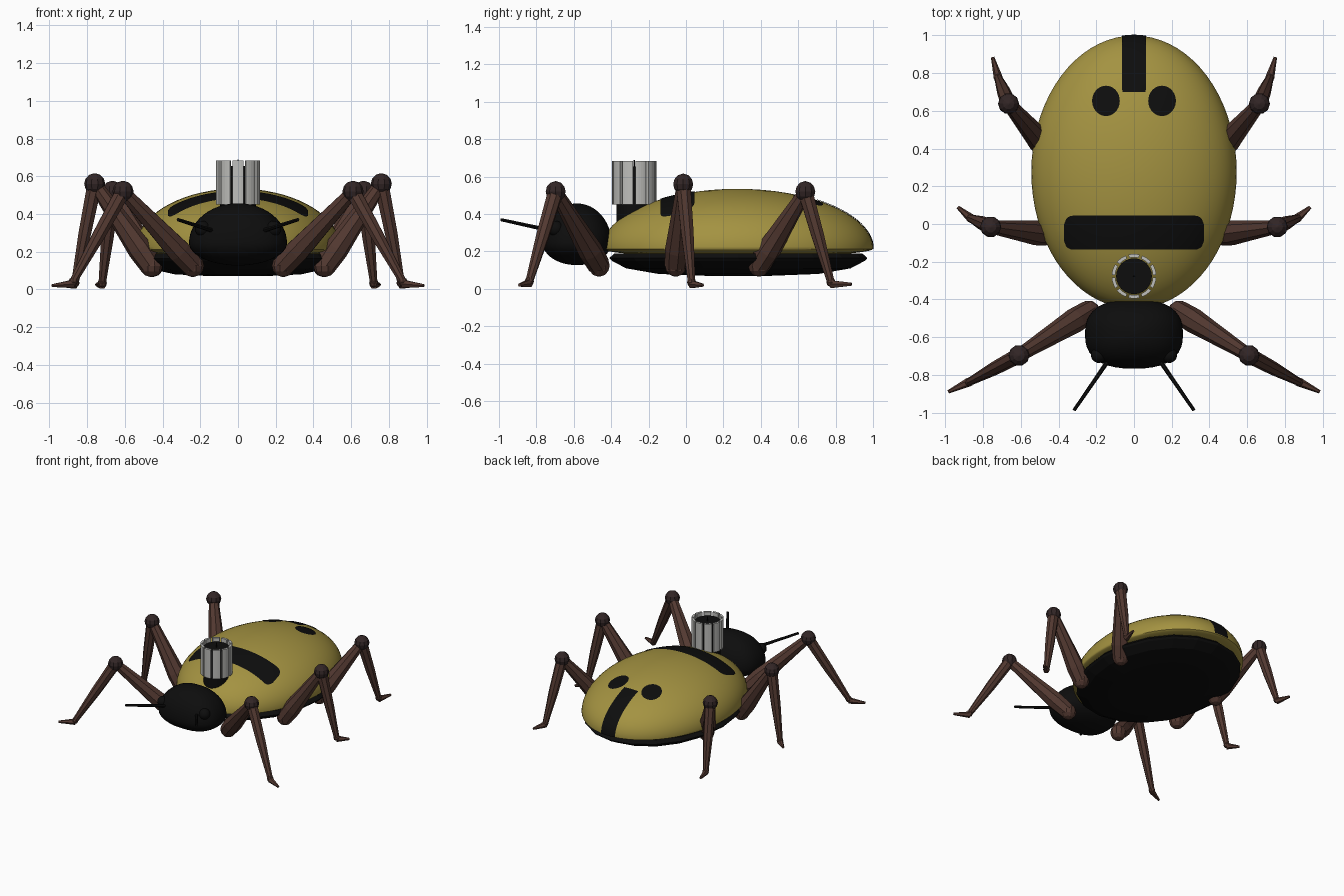
import bpy, math
from mathutils import Vector

if "Cube" in bpy.data.objects:
    bpy.data.objects.remove(bpy.data.objects["Cube"])

def material(name, rgb):
    m = bpy.data.materials.new(name)
    m.diffuse_color = (*rgb, 1)
    m.use_nodes = True
    m.node_tree.nodes["Principled BSDF"].inputs["Base Color"].default_value = m.diffuse_color
    return m

YELLOW = material("olive_yellow", (0.37, 0.29, 0.053))
BLACK = material("black", (0.004, 0.004, 0.004))
BROWN = material("leg_brown", (0.085, 0.04, 0.03))
DARK = material("joint_brown", (0.032, 0.019, 0.019))
METAL = material("light_metal", (0.52, 0.52, 0.5))

def make(name, verts, faces, mat, angle=None):
    me = bpy.data.meshes.new(name)
    me.from_pydata([tuple(v) for v in verts], [], faces)
    me.materials.append(mat)
    ob = bpy.data.objects.new(name, me)
    bpy.context.collection.objects.link(ob)
    if angle:
        bpy.ops.object.select_all(action='DESELECT')
        ob.select_set(True)
        bpy.context.view_layer.objects.active = ob
        bpy.ops.object.shade_smooth_by_angle(angle=math.radians(angle))
    return ob

def loft(name, rings, mat, angle=None):
    """Skin closed rings (ordered bottom to top) and cap both ends."""
    n = len(rings[0])
    verts = [v for r in rings for v in r]
    faces = [(k*n + i, k*n + (i+1) % n, (k+1)*n + (i+1) % n, (k+1)*n + i)
             for k in range(len(rings)-1) for i in range(n)]
    faces += [tuple(range(n))[::-1], tuple(range((len(rings)-1)*n, len(rings)*n))]
    return make(name, verts, faces, mat, angle)

def oval(cx, cy, z, rx, ry, n, power=2):
    ring = []
    for i in range(n):
        a = 2 * math.pi * i / n
        c, s = math.cos(a), math.sin(a)
        ring.append((cx + rx * math.copysign(abs(c) ** (2/power), c),
                     cy + ry * math.copysign(abs(s) ** (2/power), s), z))
    return ring

def rod(name, path, mat, n=8, angle=None):
    """Round bar through (point, radius) stations."""
    rings = []
    for k, (p, r) in enumerate(path):
        a, b = Vector(path[max(k-1, 0)][0]), Vector(path[min(k+1, len(path)-1)][0])
        d = (b - a).normalized()
        u = d.cross(Vector((0, 0, 1))).normalized()
        w = d.cross(u)
        rings.append([Vector(p) + r * (u * math.cos(t) + w * math.sin(t))
                      for t in (2 * math.pi * i / n for i in range(n))])
    return loft(name, rings, mat, angle)

def ball(name, p, r, mat, seg=10, rows=7, angle=None):
    rings = []
    for k in range(rows):
        t = -1.5 + 3.0 * k / (rows - 1)
        rings.append(oval(p[0], p[1], p[2] + r * math.sin(t), r * math.cos(t), r * math.cos(t), seg))
    return loft(name, rings, mat, angle)

# Domed back shell with a rolled-under rim
YC, ZC, RX, RY, RZ = 0.275, 0.215, 0.545, 0.725, 0.32
rings = []
for k in range(31):
    t = math.radians(-65 + 154.5 * k / 30)
    rz = RZ if t > 0 else 0.045
    rings.append(oval(0, YC, ZC + rz * math.sin(t), RX * math.cos(t), RY * math.cos(t), 72))
loft("back_shell", rings, YELLOW, 50)

# Painted markings: thin plates that follow the shell
def marking(name, xs, low, high, rows=14):
    verts = []
    for x in xs:
        s = math.sqrt(1 - (x / RX) ** 2)
        p0, p1 = (math.asin(max(-1, min(1, (y - YC) / (RY * s)))) for y in (low(x), high(x)))
        for j in range(rows + 1):
            p = p0 + (p1 - p0) * j / rows
            d = Vector((x, RY * s * math.sin(p), RZ * s * math.cos(p)))
            nrm = Vector((d.x / RX**2, d.y / RY**2, d.z / RZ**2)).normalized()
            verts.append(Vector((0, YC, ZC)) + d + nrm * 0.004)
    m = rows + 1
    faces = [(i*m + j, (i+1)*m + j, (i+1)*m + j + 1, i*m + j + 1)
             for i in range(len(xs) - 1) for j in range(rows)]
    make(name, verts, faces, BLACK, 40)

def half_bar(x, a=0.37, b=0.09, r=0.05):
    e = max(0, abs(x) - (a - r))
    return b - r + math.sqrt(max(0, r * r - e * e))

marking("shoulder_bar", [-0.37 + 0.74 * i / 60 for i in range(61)],
        lambda x: -0.045 - half_bar(x), lambda x: -0.045 + half_bar(x))
marking("tail_stripe", [-0.062 + 0.124 * i / 8 for i in range(9)], lambda x: 0.70, lambda x: 2, 24)
for side in (-1, 1):
    cx = 0.148 * side
    h = lambda x: 0.08 * math.sqrt(max(0, 1 - ((x - cx) / 0.073) ** 2))
    marking("tail_spot", [cx - 0.073 * math.cos(math.pi * i / 20) for i in range(21)],
            lambda x: 0.652 - h(x), lambda x: 0.652 + h(x))

# Faceted belly
loft("belly", [oval(0, 0.28, z, 0.54 * f, 0.69 * f, 20) for f, z in
               ((0.25, 0.07), (0.62, 0.08), (0.87, 0.11), (0.98, 0.15), (1, 0.165), (0.96, 0.19))], BLACK)

# Head, eyes and feelers
rings = []
for k in range(25):
    t = math.radians(-89 + 178 * k / 24)
    rz = 0.21 if t > 0 else 0.12
    c = math.cos(t)
    rings.append(oval(0, -0.583, 0.247 + rz * math.sin(t), 0.26 * c, 0.184 * c, 40, 2.5))
loft("head", rings, BLACK, 50)
for side in (-1, 1):
    ball("eye", (0.187 * side, -0.695, 0.322), 0.042, BLACK, 14, 9, 50)
    rod("feeler", [((0.13 * side, -0.715, 0.31), 0.012), ((0.318 * side, -0.988, 0.37), 0.009)], BLACK, 6)

# Turret: dark core surrounded by curved metal plates
TY = -0.277
loft("turret_core", [oval(0, TY, z, 0.095, 0.095, 24) for z in (0.36, 0.655)], BLACK, 40)
rod("turret_pin", [((0, TY, 0.64), 0.005), ((0.0001, TY, 0.69), 0.004)], BLACK, 6)
COUNT = 10
for i in range(COUNT):
    a0, width = 2 * math.pi * (i + 0.1) / COUNT, 2 * math.pi * 0.8 / COUNT
    arc = [a0 + width * j / 4 for j in range(5)]
    outline = [(0.118, a) for a in arc] + [(0.1, a) for a in reversed(arc)]
    loft("turret_plate", [[(r * math.cos(a), TY + r * math.sin(a), z) for r, a in outline]
                          for z in (0.45, 0.683)], METAL)

# Legs: hip, knee, ankle and toe for each pair
LEGS = {
    "front": ((0.24, -0.465, 0.125), (0.61, -0.697, 0.52), (0.875, -0.838, 0.04), (0.985, -0.89, 0.02)),
    "middle": ((0.46, -0.055, 0.125), (0.76, -0.015, 0.56), (0.865, 0.03, 0.035), (0.935, 0.09, 0.02)),
    "rear": ((0.455, 0.39, 0.125), (0.665, 0.638, 0.52), (0.72, 0.775, 0.035), (0.75, 0.885, 0.025)),
}
for label, joints in LEGS.items():
    for side in (-1, 1):
        hip, knee, ankle, toe = (Vector((p[0] * side, p[1], p[2])) for p in joints)
        ball(label + "_hip", hip, 0.06, BROWN)
        rod(label + "_thigh", [(hip, 0.06), (hip.lerp(knee, 0.2), 0.066),
                               (hip.lerp(knee, 0.45), 0.056), (knee, 0.035)], BROWN)
        ball(label + "_knee", knee, 0.056, DARK)
        rod(label + "_shin", [(knee, 0.042), (knee.lerp(ankle, 0.5), 0.036), (ankle, 0.021)], BROWN)
        ball(label + "_ankle", ankle, 0.025, BROWN, 8, 5)
        rod(label + "_foot", [(ankle - Vector((0, 0, 0.01)), 0.024), (toe, 0.009)], BROWN, 6)
